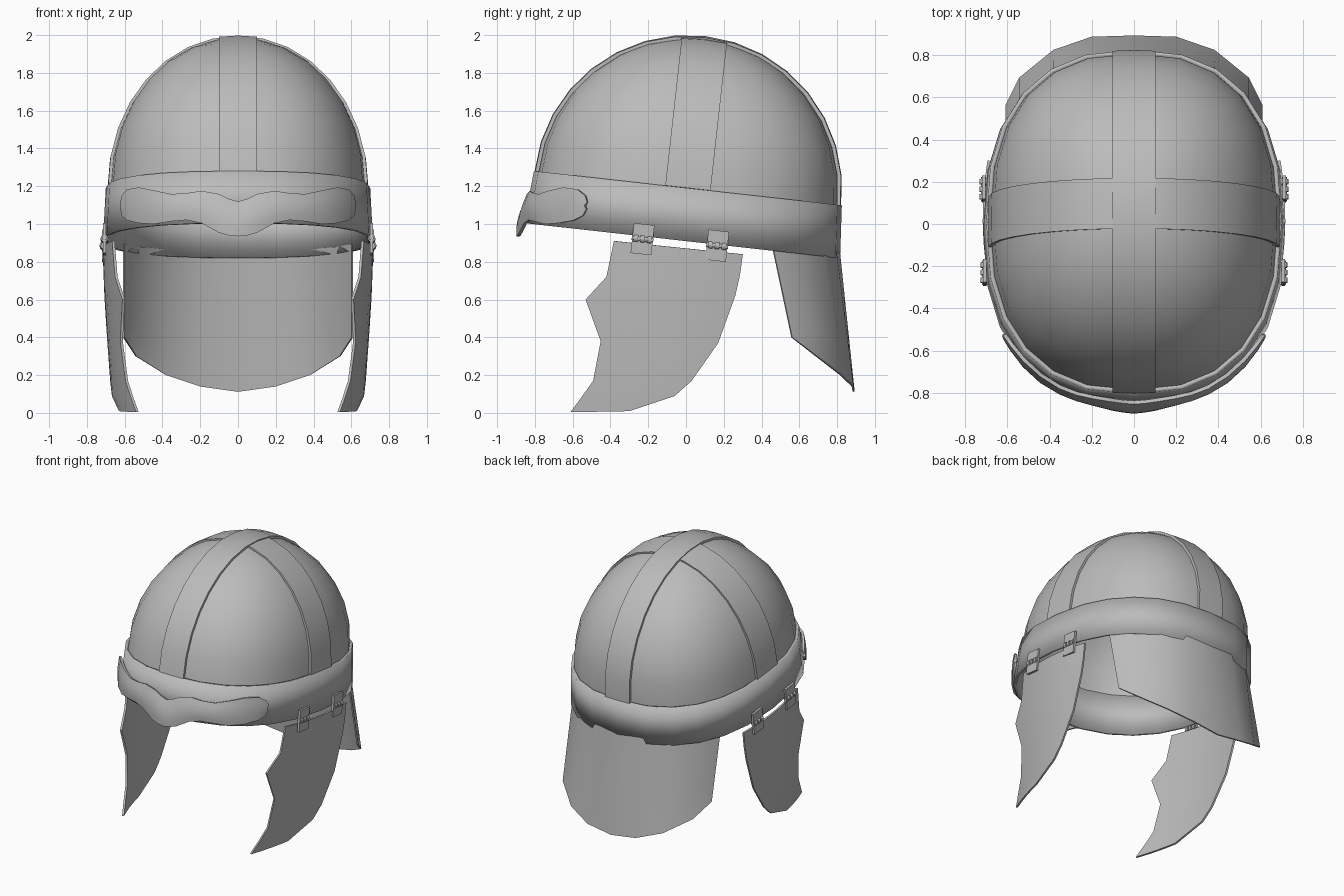
import bpy, bmesh, math
from mathutils import Matrix, Vector

if "Cube" in bpy.data.objects:
    bpy.data.objects.remove(bpy.data.objects["Cube"], do_unlink=True)

N = 2.4                                # fullness of the oval plan
A, B, H = 0.68, 0.80, 0.794            # dome half width, half length, height
TILT = Matrix.Translation((0, 0.01, 1.19)) @ Matrix.Rotation(-0.111, 4, 'X')

steel = bpy.data.materials.new("steel_grey")
steel.use_nodes = True
steel.diffuse_color = (0.5, 0.5, 0.5, 1)
steel.node_tree.nodes["Principled BSDF"].inputs["Base Color"].default_value = (0.5, 0.5, 0.5, 1)


def finish(name, bm, thick=0, angle=40):
    """Turn a bmesh into a named, thickened and shaded object."""
    bmesh.ops.recalc_face_normals(bm, faces=bm.faces)
    me = bpy.data.meshes.new(name)
    bm.to_mesh(me)
    bm.free()
    me.materials.append(steel)
    ob = bpy.data.objects.new(name, me)
    bpy.context.collection.objects.link(ob)
    bpy.ops.object.select_all(action='DESELECT')
    ob.select_set(True)
    bpy.context.view_layer.objects.active = ob
    if thick:
        mod = ob.modifiers.new("thickness", 'SOLIDIFY')
        mod.thickness, mod.offset = thick, 0
        bpy.ops.object.modifier_apply(modifier=mod.name)
    bpy.ops.object.shade_smooth_by_angle(angle=math.radians(angle))
    return ob


def sheet(name, rows, thick=0, wrap=False, ring=False, angle=40):
    """Quad sheet through rows of points; wrap joins row ends, ring joins last row to first."""
    bm = bmesh.new()
    vs = [[bm.verts.new(p) for p in row] for row in rows]
    nr, nc = len(vs), len(vs[0])
    for i in range(nr if ring else nr - 1):
        for j in range(nc if wrap else nc - 1):
            k, l = (i + 1) % nr, (j + 1) % nc
            bm.faces.new((vs[i][j], vs[i][l], vs[k][l], vs[k][j]))
    bmesh.ops.remove_doubles(bm, verts=bm.verts, dist=1e-4)
    return finish(name, bm, thick, angle)


def oval(a, b, z, count=24):
    """Rounded oval in the tilted frame of the bowl."""
    pts = []
    for i in range(count):
        t = math.tau * i / count
        c, s = math.cos(t), math.sin(t)
        pts.append(TILT @ Vector((a * math.copysign(abs(c) ** (2 / N), c),
                                  b * math.copysign(abs(s) ** (2 / N), s), z)))
    return pts


def reach(v, a, b):
    """Distance along one axis of the oval at offset v on the other."""
    return b * max(0, 1 - abs(v / a) ** N) ** (1 / N)


# Bowl
steps = 8
bowl = []
for i in range(steps + 1):
    t = math.pi / 2 * i / steps
    bowl.append(oval(A * math.cos(t), B * math.cos(t), H * math.sin(t)))
sheet("bowl", bowl, wrap=True)

# Rim band, softly shaded across its edges
band = [oval(0.68, 0.80, 0), oval(0.70, 0.82, 0), oval(0.715, 0.842, -0.28), oval(0.695, 0.822, -0.28)]
sheet("rim_band", band, wrap=True, ring=True, angle=180)


# Crossing straps over the bowl
def strap(name, half, along_y, scale):
    rows = []
    for i in range(17):
        t = math.pi * i / 16
        row = []
        for u in (-half, 0, half):
            if along_y:
                x, y = u, reach(u, A, B) * math.cos(t)
            else:
                x, y = reach(u, B, A) * math.cos(t), u
            r = (abs(x / A) ** N + abs(y / B) ** N) ** (1 / N)
            z = H * math.sqrt(max(0, 1 - r * r))
            row.append(TILT @ (Vector((x, y, z)) * scale))
        rows.append(row)
    sheet(name, rows, thick=0.02)


strap("long_strap", 0.1, True, 1.008)
strap("cross_strap", 0.12, False, 1.001)

# Brow plate: x, top height, bottom height for one half
half = [(0, 1.115, 0.935), (0.05, 1.13, 0.94), (0.1, 1.155, 0.955), (0.19, 1.172, 1.005),
        (0.27, 1.16, 1.022), (0.35, 1.155, 1.015), (0.44, 1.175, 1.0), (0.52, 1.192, 1.005),
        (0.58, 1.182, 1.02), (0.607, 1.15, 1.045), (0.615, 1.115, 1.08)]
outline = [(-x, t, b) for x, t, b in reversed(half[1:])] + half
rows = []
for x, top, bottom in outline:
    row = []
    for k in range(6):
        f = k / 5
        z = top + (bottom - top) * f
        depth = 0.827 + 0.18 * (1.27 - z) + 0.015 * math.sin(math.pi * f)
        crease = 0.012 * max(0, 1 - abs(x) / 0.15) * f
        row.append((x, 0.01 - reach(x, 0.722, depth) - crease, z))
    rows.append(row)
sheet("brow_plate", rows, thick=0.018, angle=60)

# Neck guard: bottom x, y, z paired with the rim above
edge = [(0, 0.888, 0.112), (0.2, 0.882, 0.14), (0.38, 0.82, 0.2), (0.54, 0.69, 0.3), (0.605, 0.56, 0.4)]
rows = []
for x, y, z in [(-x, y, z) for x, y, z in reversed(edge[1:])] + edge:
    ty = 0.01 + reach(x, 0.68, 0.80)
    top = Vector((x, ty, 0.945 - 0.11 * ty))
    rows.append([top.lerp(Vector((x, y, z)), k / 4) for k in range(5)])
sheet("neck_guard", rows, thick=0.01)

# Cheek guards: front y, z and back y, z of each row
cheek = [(-0.38, 0.91, 0.30, 0.84), (-0.42, 0.72, 0.285, 0.73), (-0.53, 0.6, 0.26, 0.62),
         (-0.45, 0.38, 0.17, 0.37), (-0.49, 0.17, 0.03, 0.17), (-0.55, 0.085, -0.06, 0.09),
         (-0.61, 0.004, -0.3, 0.01)]
for side, s in (("left", 1), ("right", -1)):
    rows = []
    for fy, fz, by, bz in cheek:
        row = []
        for k in range(8):
            f = k / 7
            y, z = fy + (by - fy) * f, fz + (bz - fz) * f
            x = 0.71 - 0.055 * max(0, 1 - z / 0.9) ** 1.5 - 0.3 * (y - 0.03) ** 2
            row.append((s * x, y, z))
        rows.append(row)
    sheet(side + "_cheek_guard", rows, thick=0.014, angle=60)

    # Hinges: two leaves, a pin and knuckles
    for place, y, z, x in (("front", -0.23, 0.92, 0.703), ("rear", 0.165, 0.885, 0.708)):
        frame = Matrix.Translation((s * x, y, z)) @ Matrix.Rotation(-0.111, 4, 'X')
        bm = bmesh.new()
        for dz in (0.045, -0.045):
            leaf = frame @ Matrix.Translation((s * 0.004, 0, dz)) @ Matrix.Diagonal((0.016, 0.11, 0.07, 1))
            bmesh.ops.create_cube(bm, size=1, matrix=leaf)
        for dy, r, length in ((0, 0.012, 0.115), (-0.036, 0.02, 0.024), (0, 0.02, 0.024), (0.036, 0.02, 0.024)):
            barrel = frame @ Matrix.Translation((s * 0.004, dy, 0)) @ Matrix.Rotation(math.pi / 2, 4, 'X')
            bmesh.ops.create_cone(bm, cap_ends=True, segments=12, radius1=r, radius2=r,
                                  depth=length, matrix=barrel)
        finish(side + "_" + place + "_hinge", bm)
